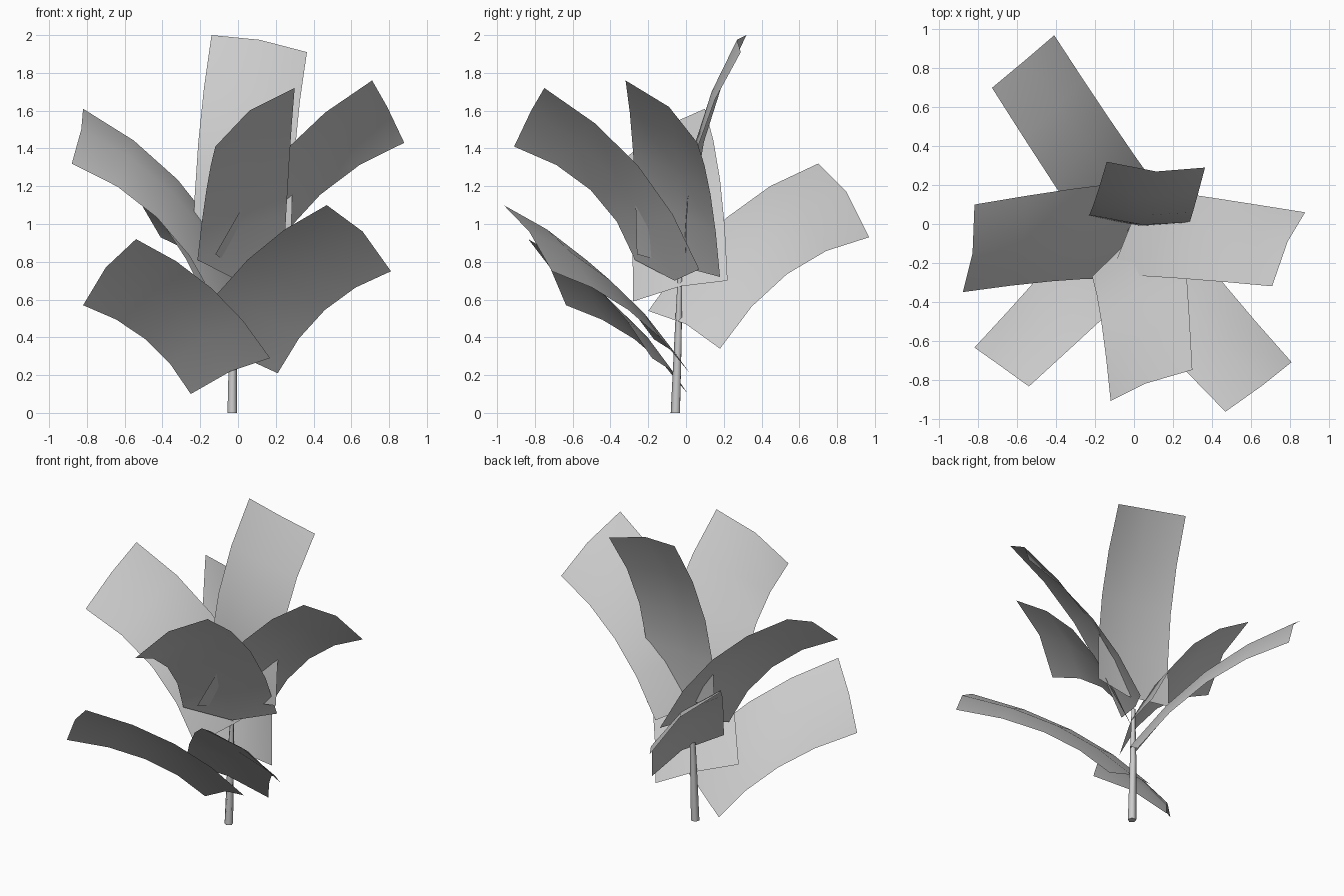
import bpy, bmesh, math
from mathutils import Vector

if "Cube" in bpy.data.objects:
    bpy.data.objects.remove(bpy.data.objects["Cube"])

leaf_mat = bpy.data.materials.new("mid_grey")
leaf_mat.diffuse_color = (0.6, 0.6, 0.6, 1)
leaf_mat.use_nodes = True
leaf_mat.node_tree.nodes["Principled BSDF"].inputs["Base Color"].default_value = leaf_mat.diffuse_color

ROWS = 4


def finish(bm, name):
    mesh = bpy.data.meshes.new(name)
    bm.to_mesh(mesh)
    bm.free()
    mesh.materials.append(leaf_mat)
    for p in mesh.polygons:
        p.use_smooth = True
    obj = bpy.data.objects.new(name, mesh)
    bpy.context.collection.objects.link(obj)
    return obj


def leaf(name, base, tip, bow):
    """Curved single-sheet leaf: base and tip are left/middle/right points,
    bow pushes the middle rows outward to give the arch."""
    bm = bmesh.new()
    bow = Vector(bow)
    rows = []
    for i in range(ROWS + 1):
        t = i / ROWS
        rows.append([bm.verts.new(Vector(b).lerp(Vector(e), t) + bow * 4 * t * (1 - t))
                     for b, e in zip(base, tip)])
    for r0, r1 in zip(rows, rows[1:]):
        for j in range(2):
            bm.faces.new((r0[j], r0[j + 1], r1[j + 1], r1[j]))
    bm.normal_update()
    # upper side is the outside
    if sum(f.normal.z for f in bm.faces) < 0:
        bmesh.ops.reverse_faces(bm, faces=bm.faces[:])
    return finish(bm, name)


# upper leaves
leaf("back_tall_leaf",
     [(-.24, .04, .83), (.04, -.01, .82), (.28, .0, .85)],
     [(-.14, .32, 2.0), (.115, .27, 1.975), (.365, .29, 1.91)], (-.02, -.085, .02))
leaf("right_leaf",
     [(-.12, -.26, .84), (-.02, -.01, .77), (.10, .18, .72)],
     [(.71, -.32, 1.76), (.79, -.09, 1.62), (.88, .06, 1.43)], (-.055, .01, .08))
leaf("left_leaf",
     [(.04, .22, .70), (0, -.03, .67), (-.12, -.28, .59)],
     [(-.82, .10, 1.61), (-.83, -.15, 1.50), (-.88, -.35, 1.32)], (.07, .02, .08))
leaf("front_leaf",
     [(-.215, -.27, .81), (0, -.06, .70), (.24, .07, .76)],
     [(-.12, -.91, 1.41), (.06, -.82, 1.60), (.30, -.75, 1.72)], (0, .085, .07))
# lower leaves
leaf("front_left_leaf",
     [(-.25, .01, .10), (-.04, -.07, .22), (.17, -.18, .29)],
     [(-.82, -.635, .57), (-.70, -.72, .77), (-.54, -.835, .92)], (.045, .04, .055))
leaf("front_right_leaf",
     [(-.27, -.17, .39), (-.03, -.06, .32), (.21, .02, .21)],
     [(.47, -.965, 1.10), (.66, -.83, .96), (.81, -.71, .75)], (-.05, .04, .065))
leaf("back_left_leaf",
     [(-.14, -.20, .54), (.03, 0, .47), (.125, .18, .34)],
     [(-.73, .70, 1.32), (-.55, .85, 1.17), (-.41, .97, .93)], (.02, -.04, .1))

# tapered, slightly leaning five-sided stem
bm = bmesh.new()
SIDES = 5
PHASE = math.radians(125)
rings = []
for c, r in (((-.03, -.054, 0), .027), ((-.026, -.04, .4), .021), ((-.02, -.03, .76), .012)):
    rings.append([bm.verts.new((c[0] + r * math.cos(PHASE + k * math.tau / SIDES),
                                c[1] + r * math.sin(PHASE + k * math.tau / SIDES), c[2]))
                  for k in range(SIDES)])
for a, b in zip(rings, rings[1:]):
    for k in range(SIDES):
        n = (k + 1) % SIDES
        bm.faces.new((a[k], a[n], b[n], b[k]))
bm.faces.new(rings[0][::-1])
bm.faces.new(rings[-1])
stem = finish(bm, "stem")
for p in stem.data.polygons:
    p.use_smooth = len(p.vertices) == 4
